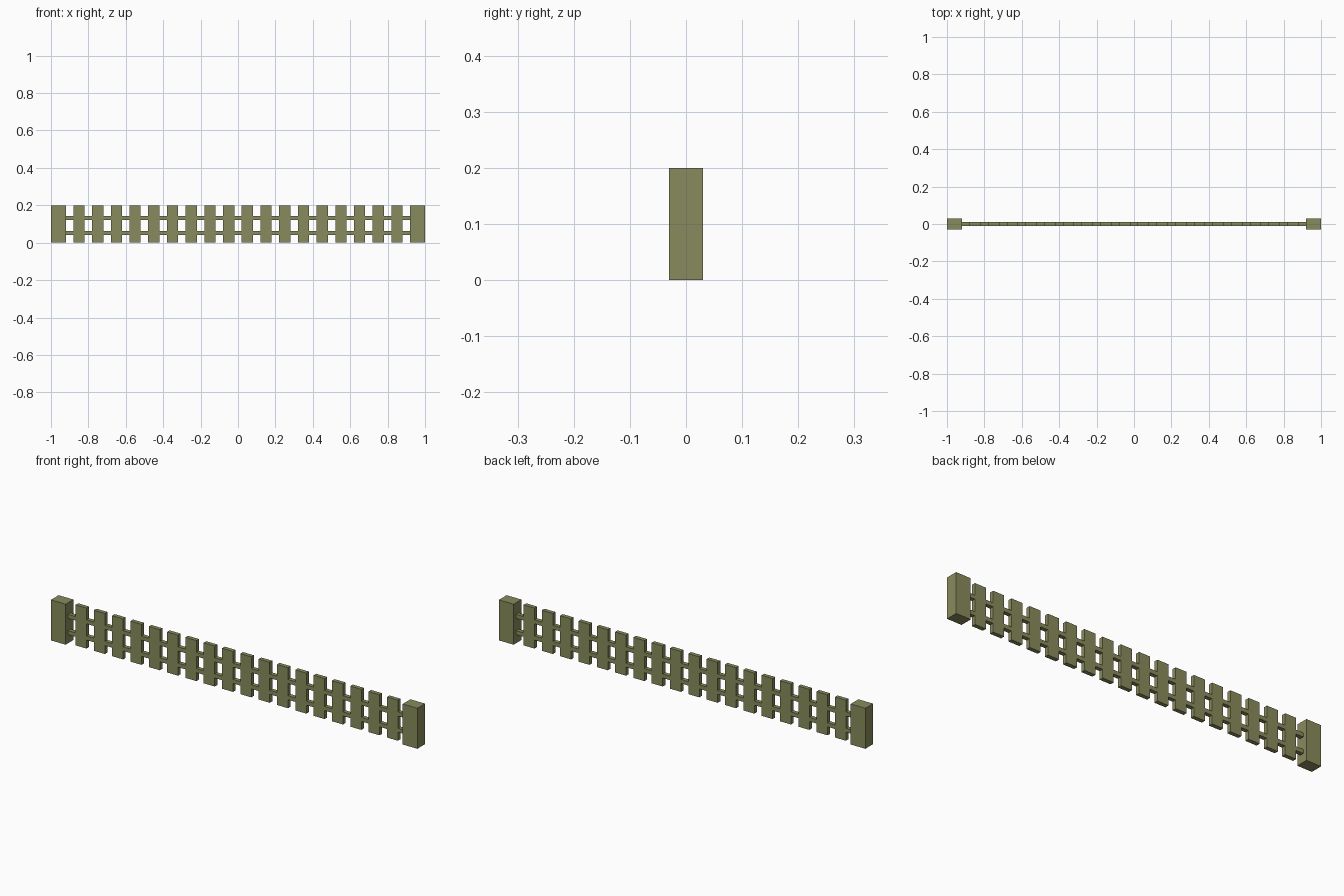
import bpy

if "Cube" in bpy.data.objects:
    bpy.data.objects.remove(bpy.data.objects["Cube"])

# Single olive wood colour
wood = bpy.data.materials.new("olive_wood")
wood.diffuse_color = (0.25, 0.26, 0.11, 1)
wood.use_nodes = True
wood.node_tree.nodes["Principled BSDF"].inputs["Base Color"].default_value = wood.diffuse_color


def box(name, x, y, z):
    """Box from (min, max) ranges on each axis."""
    bpy.ops.mesh.primitive_cube_add(
        size=1, location=[(a + b) / 2 for a, b in (x, y, z)])
    ob = bpy.context.object
    ob.name = name
    ob.scale = [b - a for a, b in (x, y, z)]
    bpy.ops.object.transform_apply(location=False, rotation=False, scale=True)
    ob.data.materials.append(wood)
    return ob


# End posts
for side, s in (("left", -1), ("right", 1)):
    box(side + "_post", sorted((s, s * 0.92)), (-0.03, 0.03), (0, 0.2))

# Horizontal rails
for name, z in (("lower_rail", 0.052), ("upper_rail", 0.132)):
    box(name, (-0.92, 0.92), (-0.01, 0.01), (z - 0.01, z + 0.01))

# Evenly spaced slats
for i in range(18):
    c = -0.85 + 0.1 * i
    box("slat", (c - 0.03, c + 0.03), (-0.01, 0.01), (0, 0.2))
